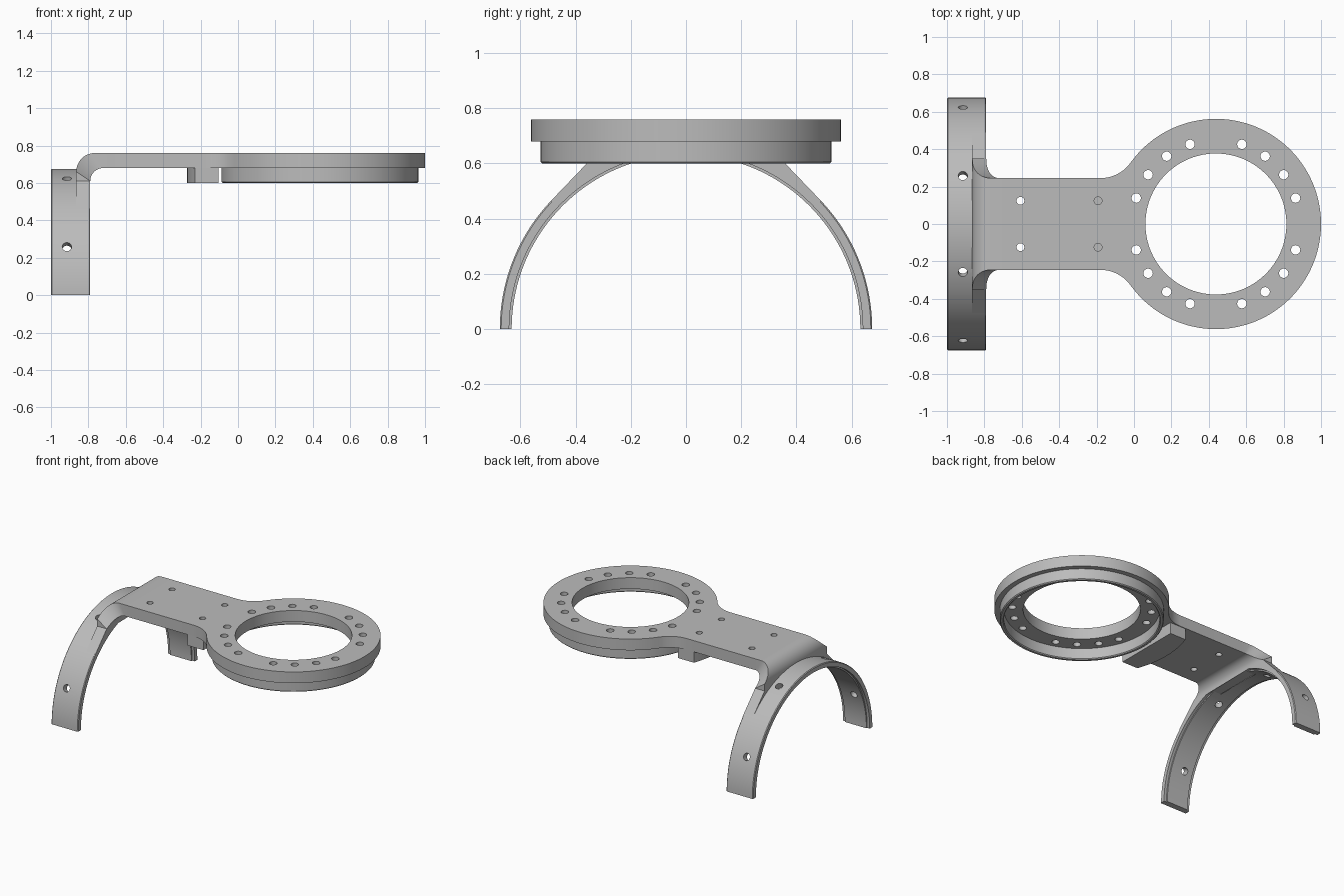
import bpy, bmesh
from math import sin, cos, pi, radians, atan2, hypot, sqrt
from mathutils import Matrix, Vector

if "Cube" in bpy.data.objects:
    bpy.data.objects.remove(bpy.data.objects["Cube"])

grey = bpy.data.materials.new("plain grey")
grey.use_nodes = True
GREY = (0.5, 0.5, 0.5, 1)
grey.diffuse_color = GREY
grey.node_tree.nodes["Principled BSDF"].inputs["Base Color"].default_value = GREY

CX, RING_R = 0.438, 0.562        # ring centre and outer radius
TOP, UNDER, LOW = 0.76, 0.68, 0.60
ARM = 0.245                      # arm half width
ARCH_X0, ARCH_X1 = -1.0, -0.79
ARCH_R = 0.675


def finish(name, bm):
    bmesh.ops.remove_doubles(bm, verts=bm.verts, dist=1e-5)
    bmesh.ops.recalc_face_normals(bm, faces=bm.faces)
    me = bpy.data.meshes.new(name)
    bm.to_mesh(me)
    bm.free()
    ob = bpy.data.objects.new(name, me)
    bpy.context.collection.objects.link(ob)
    me.materials.append(grey)
    return ob


def loft(name, sections, cyclic=False):
    """Join equal closed sections with quads, capping open ends."""
    bm = bmesh.new()
    rows = [[bm.verts.new(p) for p in s] for s in sections]
    n = len(rows[0])
    pairs = list(zip(rows, rows[1:]))
    if cyclic:
        pairs.append((rows[-1], rows[0]))
    else:
        bm.faces.new(rows[0])
        bm.faces.new(rows[-1])
    for a, b in pairs:
        for i in range(n):
            j = (i + 1) % n
            bm.faces.new((a[i], a[j], b[j], b[i]))
    return finish(name, bm)


def arc(cx, cy, r, a0, a1, n):
    return [(cx + r * cos(a0 + (a1 - a0) * i / n),
             cy + r * sin(a0 + (a1 - a0) * i / n)) for i in range(n + 1)]


def slab(name, outline, z0, z1):
    return loft(name, [[(x, y, z) for x, y in outline] for z in (z0, z1)])


def mirrored(half):
    return half + [(x, -y) for x, y in reversed(half) if abs(y) > 1e-6]


def drill(target, holes):
    """Cut cylinders given as (centre, axis, radius, depth, sides)."""
    bm = bmesh.new()
    for centre, axis, r, depth, sides in holes:
        turn = Vector((0, 0, 1)).rotation_difference(Vector(axis)).to_matrix().to_4x4()
        bmesh.ops.create_cone(bm, cap_ends=True, segments=sides, radius1=r, radius2=r,
                              depth=depth, matrix=Matrix.Translation(centre) @ turn)
    cutter = finish("hole_cutter", bm)
    cutter.hide_render = True
    mod = target.modifiers.new("holes", "BOOLEAN")
    mod.operation, mod.solver, mod.object = "DIFFERENCE", "EXACT", cutter
    bpy.context.view_layer.objects.active = target
    bpy.ops.object.modifier_apply(modifier=mod.name)
    bpy.data.objects.remove(cutter)


# Deck: arm blending into the round plate
fillet = 0.2
fy = ARM + fillet
fx = CX - sqrt((RING_R + fillet) ** 2 - fy ** 2)
meet = atan2(-fy, CX - fx)
half = [(-0.70, ARM)]
half += arc(fx, fy, fillet, -pi / 2, meet, 10)
half += arc(CX, 0, RING_R, pi + meet, 0, 56)[1:]
deck = slab("deck_plate", mirrored(half), UNDER, TOP)

UP = (0, 0, 1)
holes = [((CX, 0, 0.72), UP, 0.377, 0.3, 96)]
for k in range(20):
    if k % 5:
        a = radians(18 * k)
        holes.append(((CX + 0.448 * cos(a), 0.448 * sin(a), 0.72), UP, 0.025, 0.3, 20))
for x in (-0.607, -0.192):
    for y in (-0.124, 0.124):
        holes.append(((x, y, 0.72), UP, 0.021, 0.3, 20))
drill(deck, holes)

# Lower ring wall with softened bottom edges
wall = [(0.50, UNDER), (0.50, LOW + 0.006), (0.506, LOW),
        (0.521, LOW), (0.527, LOW + 0.006), (0.527, UNDER)]
ring = loft("lower_ring_wall",
            [[(CX + r * cos(a), r * sin(a), z) for r, z in wall]
             for a in (2 * pi * i / 112 for i in range(112))], cyclic=True)

# Block under the arm, rounded on the side away from the ring
block_r = 0.71
end = atan2(ARM - 0.005, -sqrt(block_r ** 2 - (ARM - 0.005) ** 2))
block = slab("under_arm_block",
             [(-0.105, ARM - 0.005)] + arc(CX, 0, block_r, end, 2 * pi - end, 16)
             + [(-0.105, 0.005 - ARM)], LOW, UNDER)

# Half-round saddle band with a raised inner strip
e = 0.005
band = [(ARCH_X0, ARCH_R - e), (ARCH_X0 + e, ARCH_R), (ARCH_X1 - e, ARCH_R),
        (ARCH_X1, ARCH_R - e), (ARCH_X1, 0.641), (ARCH_X1 - 0.02, 0.641),
        (ARCH_X1 - 0.02, 0.632), (ARCH_X0 + 0.02, 0.632),
        (ARCH_X0 + 0.02, 0.641), (ARCH_X0, 0.641)]
arch = loft("saddle_arch", [[(x, r * cos(a), r * sin(a)) for x, r in band]
                            for a in (pi * i / 72 for i in range(73))])
radial = []
for deg in (22.5, 67.5, 112.5, 157.5):
    d = Vector((0, cos(radians(deg)), sin(radians(deg))))
    radial.append((d * 0.65 + Vector((-0.915, 0, 0)), d, 0.025, 0.2, 20))
drill(arch, radial)

# Upright web, tangent to the arch on both sides
SHEET0, BEND_Z, BEND_W = -0.865, 0.61, 0.35
touch = atan2(0.464, 0.49)
web_outline = [(BEND_W, BEND_Z), (0.49, 0.464)]
web_outline += arc(0, 0, 0.655, touch, pi - touch, 28)
web_outline += [(-0.49, 0.464), (-BEND_W, BEND_Z)]
web = loft("upright_web", [[(x, y, z) for y, z in web_outline]
                           for x in (SHEET0, ARCH_X1)])

# Bend that carries the web over into the arm
stations = [(SHEET0, BEND_Z, ARCH_X1, BEND_Z, BEND_W)]
STEPS = 12
for i in range(STEPS + 1):
    t = i / STEPS
    c, s = cos(t * pi / 2), sin(t * pi / 2)
    stations.append((-0.765 - 0.10 * c, 0.66 + 0.10 * s,
                     -0.72 - 0.07 * c, BEND_Z + 0.07 * s,
                     ARM + (BEND_W - ARM) * (1 - t) ** 2))
stations.append((-0.70, TOP, -0.70, UNDER, ARM))
bend = loft("arm_bend", [[(xo, -w, zo), (xo, w, zo), (xi, w, zi), (xi, -w, zi)]
                         for xo, zo, xi, zi, w in stations])

# Smooth the curved walls, keep machined edges crisp
bpy.ops.object.select_all(action="DESELECT")
for ob in (deck, ring, block, arch, web, bend):
    ob.select_set(True)
bpy.context.view_layer.objects.active = deck
bpy.ops.object.shade_smooth_by_angle(angle=radians(30))
